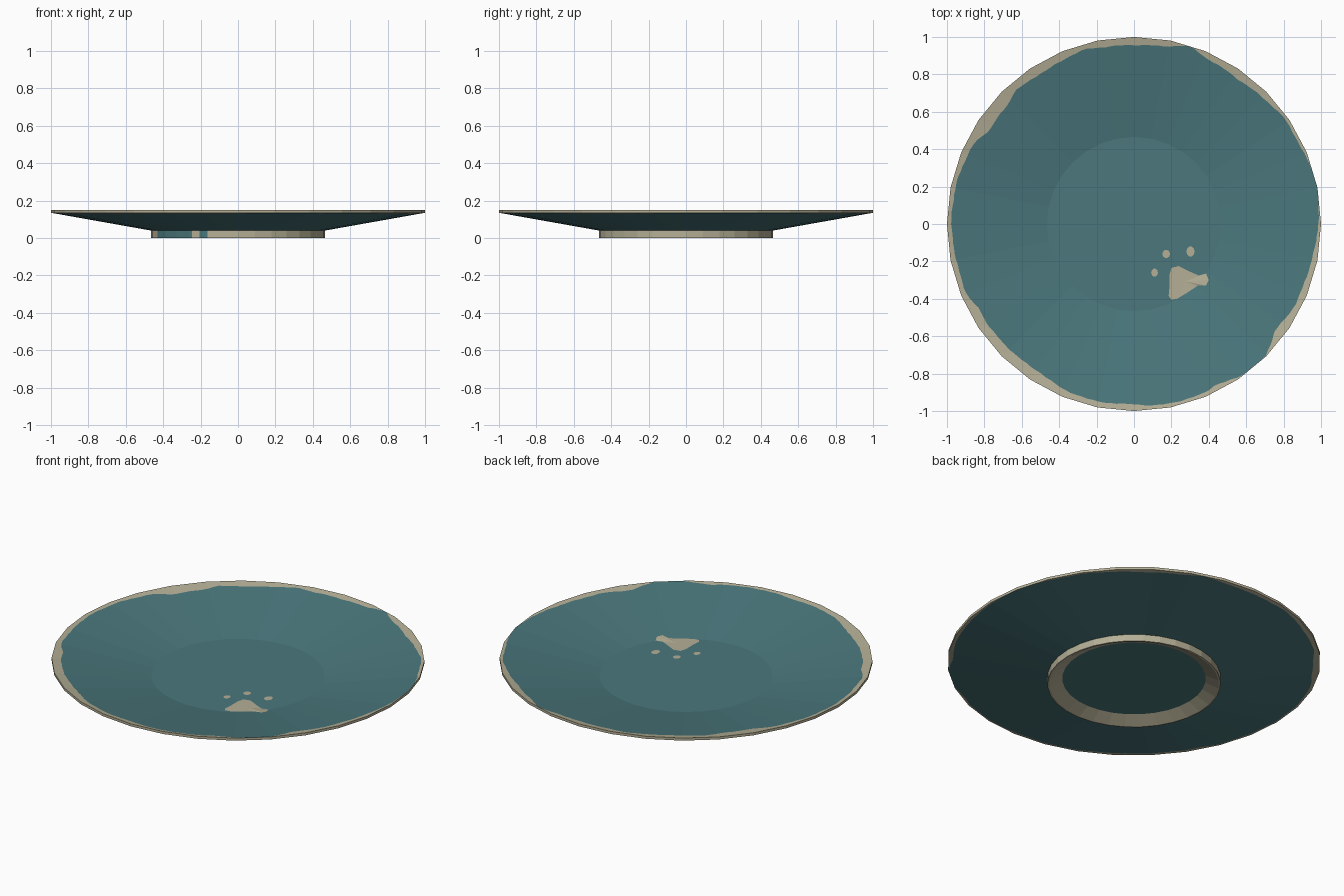
import bpy, bmesh, math
from mathutils import Vector

if "Cube" in bpy.data.objects:
    bpy.data.objects.remove(bpy.data.objects["Cube"])

SIDES, SUB = 32, 6          # visible facets, fine cuts per facet for the glaze edge
N = SIDES * SUB
STEP = 2 * math.pi / SIDES
FLOOR_R, FLOOR_Z, RIM_Z = 0.465, 0.055, 0.15


def material(name, color):
    m = bpy.data.materials.new(name)
    m.diffuse_color = (*color, 1)
    m.use_nodes = True
    m.node_tree.nodes["Principled BSDF"].inputs["Base Color"].default_value = m.diffuse_color
    return m


glaze = material("teal glaze", (0.069, 0.185, 0.202))
clay = material("bare clay", (0.46, 0.43, 0.305))

# Worn glaze edge: (angle in degrees, radius in thousandths)
EDGE = [(0, 985), (10, 998), (17, 997), (25, 979), (35, 983), (45, 963),
        (55, 952), (67, 968), (73, 998), (80, 962), (90, 957), (100, 958),
        (105, 970), (114, 955), (120, 945), (132, 953), (136, 930), (147, 920),
        (153, 957), (166, 973), (180, 976), (193, 968), (203, 970), (209, 943),
        (214, 949), (225, 944), (238, 940), (247, 960), (256, 968), (270, 963),
        (277, 977), (293, 978), (297, 962), (305, 994), (315, 997), (323, 943),
        (333, 964), (342, 963), (354, 976), (360, 985)]


def facet(a):
    """Radius of a unit 32-sided polygon at angle a."""
    return math.cos(STEP / 2) / math.cos(a % STEP - STEP / 2)


def worn(a):
    d = math.degrees(a) % 360
    for (a0, r0), (a1, r1) in zip(EDGE, EDGE[1:]):
        if a0 <= d <= a1:
            r = r0 + (r1 - r0) * (d - a0) / (a1 - a0)
            break
    r += 3 * math.sin(d * 0.9) * math.sin(d * 0.37)
    return min(r / 1000 / facet(a), 0.998)


def slope(r, r0, z0, z1):
    return z0 + (z1 - z0) * (r - r0) / (1 - r0)


def top_edge(a):
    r = worn(a)
    return r, slope(r, FLOOR_R, FLOOR_Z, RIM_Z)


def under_edge(a):
    r = 1 - (1 - worn(a)) * 0.5
    return r, slope(r, 0.465, 0.04, 0.135)


def fixed(r, z):
    return lambda a: (r, z)


def make_object(name, bm):
    me = bpy.data.meshes.new(name)
    bm.to_mesh(me)
    bm.free()
    me.materials.append(glaze)
    me.materials.append(clay)
    ob = bpy.data.objects.new(name, me)
    bpy.context.collection.objects.link(ob)
    return ob


def foot_paint(a):
    d = math.degrees(a) % 360
    return 0 if 202 < d < 239 or 244 < d < 250 else 1


# Plate body: rings from the floor, over the rim, to the foot and its hollow
rings = [fixed(FLOOR_R, FLOOR_Z), top_edge, fixed(1, RIM_Z), fixed(1, 0.135),
         under_edge, fixed(0.465, 0.04), fixed(0.465, 0), fixed(0.455, 0),
         fixed(0.385, 0.035)]
paint = [0, 1, 1, 1, 0, foot_paint, 1, 1]

bm = bmesh.new()
loops = []
for ring in rings:
    loop = []
    for i in range(N):
        a = 2 * math.pi * i / N
        r, z = ring(a)
        r *= facet(a)
        loop.append(bm.verts.new((r * math.cos(a), r * math.sin(a), z)))
    loops.append(loop)
for k, p in enumerate(paint):
    for i in range(N):
        j = (i + 1) % N
        f = bm.faces.new((loops[k][i], loops[k + 1][i], loops[k + 1][j], loops[k][j]))
        f.material_index = p(2 * math.pi * (i + 0.5) / N) if callable(p) else p
bm.faces.new(loops[0])
bm.faces.new(loops[-1][::-1])
bmesh.ops.recalc_face_normals(bm, faces=bm.faces)
make_object("plate", bm)


# Bare patches: thin plates lying on the inside surface
def patch(name, points):
    bm = bmesh.new()
    cx = sum(p[0] for p in points) / len(points)
    cy = sum(p[1] for p in points) / len(points)

    def vert(x, y):
        r = math.hypot(x, y) / facet(math.atan2(y, x))
        z = FLOOR_Z if r < FLOOR_R else slope(r, FLOOR_R, FLOOR_Z, RIM_Z)
        return bm.verts.new((x, y, z + 0.0015))

    c = vert(cx, cy)
    vs = [vert(x, y) for x, y in points]
    for i in range(len(vs)):
        f = bm.faces.new((c, vs[i], vs[(i + 1) % len(vs)]))
        f.normal_update()
        if f.normal.z < 0:
            f.normal_flip()
        f.material_index = 1
    make_object(name, bm)


patch("large_bare_patch", [
    (0.20, -0.235), (0.24, -0.225), (0.27, -0.24), (0.30, -0.255), (0.345, -0.275),
    (0.385, -0.265), (0.40, -0.30), (0.385, -0.33), (0.34, -0.33), (0.28, -0.37),
    (0.23, -0.40), (0.20, -0.405), (0.185, -0.385), (0.19, -0.33), (0.19, -0.27)])
for n, (x, y, rx, ry) in enumerate([(0.172, -0.16, 0.021, 0.022),
                                    (0.302, -0.147, 0.022, 0.028),
                                    (0.11, -0.26, 0.018, 0.022)]):
    patch("small_bare_patch_%d" % (n + 1),
          [(x + rx * math.cos(t * math.pi / 5), y + ry * math.sin(t * math.pi / 5))
           for t in range(10)])
